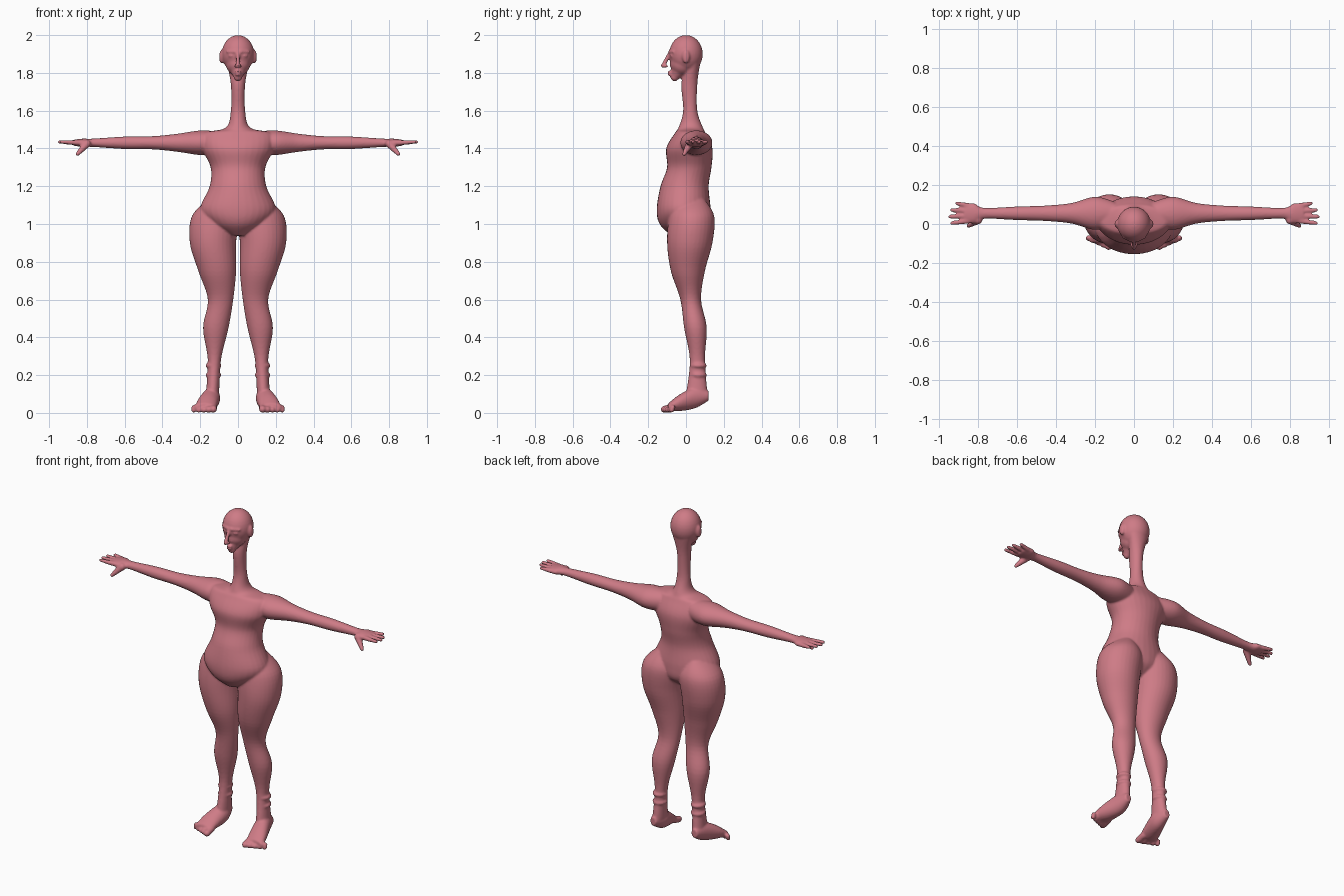
import bpy, bmesh, math
from mathutils import Vector, Matrix

cube = bpy.data.objects.get("Cube")
if cube:
    bpy.data.objects.remove(cube, do_unlink=True)

skin = bpy.data.materials.new("rose_skin")
skin.use_nodes = True
skin.diffuse_color = (0.62, 0.2, 0.24, 1)
skin.node_tree.nodes["Principled BSDF"].inputs["Base Color"].default_value = skin.diffuse_color

bm = bmesh.new()


def spline(rows, steps=6):
    """Catmull-Rom curve through rows of numbers."""
    rows = [Vector(row) for row in rows]
    rows = [rows[0], *rows, rows[-1]]
    curve = []
    for before, start, end, after in zip(rows, rows[1:], rows[2:], rows[3:]):
        leave, arrive = (end - before) / 2, (after - start) / 2
        for step in range(steps):
            t = step / steps
            ease = t * t * (3 - 2 * t)
            curve.append(start.lerp(end, ease)
                         + leave * (t * (1 - t) ** 2) - arrive * (t * t * (1 - t)))
    return curve + [rows[-1]]


def loft(sections, across, along, sides=32):
    """Skin oval rings given as (centre, radius, radius) in the plane of two axes."""
    rings = []
    for centre, wide, tall in sections:
        ring = []
        for k in range(sides):
            angle = math.tau * k / sides
            point = Vector(centre)
            point += across * (wide * math.cos(angle)) + along * (tall * math.sin(angle))
            ring.append(bm.verts.new(point))
        rings.append(ring)
    for lower, upper in zip(rings, rings[1:]):
        for k in range(sides):
            bm.faces.new((lower[k - 1], lower[k], upper[k], upper[k - 1]))
    bm.faces.new(rings[0])
    bm.faces.new(rings[-1])


X, Y, Z = Matrix.Identity(3)


def upright(rows):
    """Loft upwards through rows of height, left edge, right edge, front and back."""
    loft([(((a + b) / 2, (back - front) / 2, z), (b - a) / 2, (front + back) / 2)
          for z, a, b, front, back in spline(rows)], X, Y)


def oval(centre, size):
    place = Matrix.Translation(centre) @ Matrix.Diagonal((*size, 1))
    bmesh.ops.create_uvsphere(bm, u_segments=32, v_segments=16, radius=1, matrix=place)


def rod(start, end, thick, thin):
    """Round-ended tapering rod."""
    start, end = Vector(start), Vector(end)
    span = end - start
    turn = span.to_track_quat('Z', 'Y').to_matrix().to_4x4()
    bmesh.ops.create_cone(bm, cap_ends=True, segments=32, radius1=thick, radius2=thin,
                          depth=span.length, matrix=Matrix.Translation((start + end) / 2) @ turn)
    oval(start, [thick] * 3)
    oval(end, [thin] * 3)


# left leg, hip to heel, with folds of skin at the ankle
upright([(1.13, .05, .16, .06, .1), (1.04, 0, .245, .09, .15), (.9, .01, .255, .1, .14),
         (.75, .01, .21, .08, .1), (.6, .025, .16, .03, .08), (.45, .05, .185, .01, .11),
         (.28, .09, .16, -.02, .1), (.1, .1, .17, 0, .115)])
for height in (.25, .2):
    oval((.13, .065, height), (.042, .045, .02))

# left foot and its toes, largest on the inside
loft([((x, y, z), wide, tall) for x, y, z, wide, tall in spline([
    (.14, .12, .09, .02, .025), (.14, .05, .08, .045, .055),
    (.16, -.03, .055, .055, .045), (.175, -.095, .03, .055, .02)])], X, Z)
for toe in range(5):
    radius = .019 - toe * .0015
    x = .13 + toe * .026
    rod((x, -.07, .03), (x, toe * .01 - .115, radius), radius, radius)

# left arm, shoulder to palm
loft([((x, .055, 1.43), deep, tall) for x, deep, tall in spline([
    (.1, .06, .06), (.2, .085, .065), (.32, .053, .048), (.45, .04, .035),
    (.6, .035, .033), (.77, .028, .022), (.82, .052, .022), (.87, .048, .016)])], Y, Z)

# left fingers fan out from the palm, thumb hangs below
for finger in range(4):
    fan = finger - 1.5
    reach = .945 - (finger - 1) ** 2 * .009
    rod((.85, .055 + fan * .026, 1.43), (reach, .055 + fan * .034, 1.435), .014, .01)
rod((.8, .02, 1.425), (.85, -.01, 1.37), .021, .011)

# left brow, eye, nostril and ear
rod((.012, -.087, 1.912), (.055, -.068, 1.912), .009, .007)
oval((.033, -.076, 1.89), (.016, .009, .008))
oval((.012, -.105, 1.835), (.008, .012, .008))
oval((.088, 0, 1.885), (.012, .02, .036))

# right side mirrors the left
copy = bmesh.ops.duplicate(bm, geom=bm.verts[:] + bm.edges[:] + bm.faces[:])["geom"]
bmesh.ops.scale(bm, vec=(-1, 1, 1), verts=[v for v in copy if isinstance(v, bmesh.types.BMVert)])

# torso with round belly, running up into the long neck
upright([(z, -half, half, front, back) for z, half, front, back in (
    (.94, .05, .08, .05), (1, .15, .14, .12), (1.08, .2, .155, .13), (1.2, .15, .135, .12),
    (1.3, .145, .1, .135), (1.4, .19, .105, .14), (1.48, .18, .06, .105),
    (1.51, .065, .04, .09), (1.6, .038, .015, .06), (1.74, .038, .025, .06),
    (1.85, .06, 0, .075))])

# skull, jaw, nose, lips
oval((0, 0, 1.9), (.086, .089, .1))
rod((0, -.02, 1.85), (0, -.06, 1.777), .065, .022)
rod((0, -.085, 1.91), (0, -.12, 1.838), .008, .013)
for height in (1.806, 1.791):
    oval((0, -.085, height), (.018, .013, .006))

# fuse every part into one smooth figure
bmesh.ops.recalc_face_normals(bm, faces=bm.faces)
mesh = bpy.data.meshes.new("body")
bm.to_mesh(mesh)
bm.free()
body = bpy.data.objects.new("body", mesh)
bpy.context.collection.objects.link(body)
bpy.context.view_layer.objects.active = body
body.select_set(True)
fuse = body.modifiers.new("fuse", 'REMESH')
fuse.mode = 'VOXEL'
fuse.voxel_size = .006
soften = body.modifiers.new("soften", 'SMOOTH')
soften.iterations = 6
for name in ("fuse", "soften"):
    bpy.ops.object.modifier_apply(modifier=name)
body.data.materials.clear()
body.data.materials.append(skin)
bpy.ops.object.shade_smooth()
